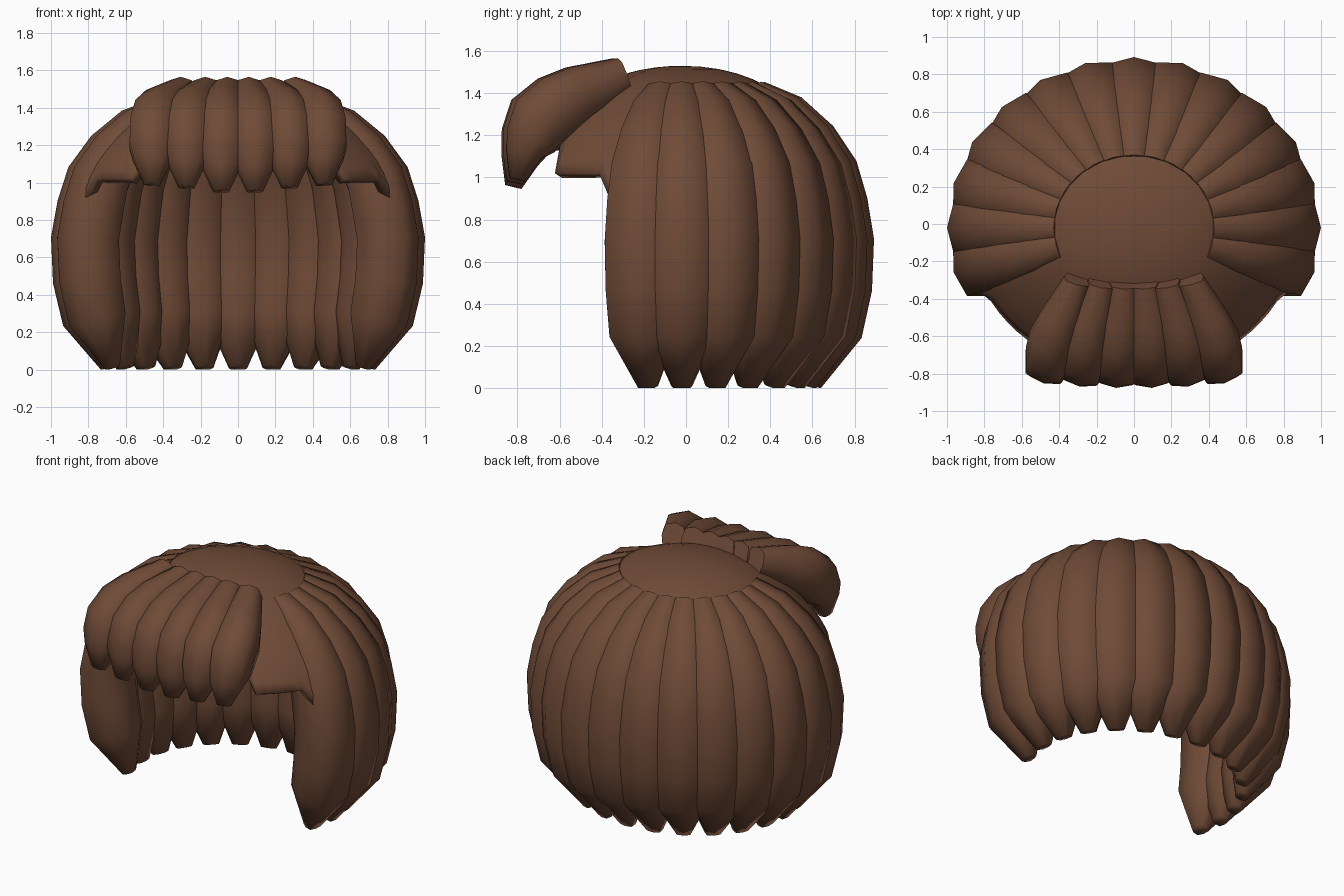
import bpy, math
from mathutils import Vector

if "Cube" in bpy.data.objects:
    bpy.data.objects.remove(bpy.data.objects["Cube"])

brown = bpy.data.materials.new("hair brown")
brown.diffuse_color = (0.16, 0.070, 0.038, 1)
brown.use_nodes = True
brown.node_tree.nodes["Principled BSDF"].inputs["Base Color"].default_value = brown.diffuse_color

# Lock cross-section: ridged outside, rounded sides (side, outward)
SECTION = [(0, 1), (0.8, 0.78), (1, 0), (0.8, -0.78),
           (0, -1), (-0.8, -0.78), (-1, 0), (-0.8, 0.78)]


def finish(name, verts, faces, angle=70):
    me = bpy.data.meshes.new(name)
    me.from_pydata([tuple(v) for v in verts], [], faces)
    me.validate()
    me.materials.append(brown)
    ob = bpy.data.objects.new(name, me)
    bpy.context.collection.objects.link(ob)
    bpy.ops.object.select_all(action='DESELECT')
    ob.select_set(True)
    bpy.context.view_layer.objects.active = ob
    bpy.ops.object.mode_set(mode='EDIT')
    bpy.ops.mesh.select_all(action='SELECT')
    bpy.ops.mesh.normals_make_consistent(inside=False)
    bpy.ops.object.mode_set(mode='OBJECT')
    bpy.ops.object.shade_smooth_by_angle(angle=math.radians(angle))
    return ob


def lock(name, path, side, outward):
    """Sweep the section along path = [(point, half width, half thickness)]."""
    verts, faces = [], []
    n = len(SECTION)
    side = side.normalized()
    for i, (p, w, t) in enumerate(path):
        tan = path[min(i + 1, len(path) - 1)][0] - path[max(i - 1, 0)][0]
        nor = side.cross(tan).normalized()
        if nor.dot(outward) < 0:
            nor = -nor
        for a, b in SECTION:
            v = p + side * a * w + nor * b * t
            v.z = max(v.z, 0)
            verts.append(v)
    for i in range(len(path) - 1):
        for j in range(n):
            k = (j + 1) % n
            faces.append((i*n + j, i*n + k, (i+1)*n + k, (i+1)*n + j))
    faces.append(tuple(range(n)))
    faces.append(tuple(range(len(verts) - n, len(verts))))
    return finish(name, verts, faces)


# Side and back locks, every 15 degrees: radius, height, half width, half thickness
SIDE = [(0.40, 1.41, 0.075, 0.055), (0.555, 1.31, 0.11, 0.10),
        (0.67, 1.17, 0.14, 0.14), (0.76, 1.02, 0.165, 0.16),
        (0.80, 0.87, 0.175, 0.168), (0.83, 0.70, 0.18, 0.17),
        (0.82, 0.48, 0.178, 0.17), (0.78, 0.275, 0.17, 0.16),
        (0.695, 0.01, 0.05, 0.04)]
for i in range(15):
    a = math.radians(-15 + 15 * i)
    c, s = math.cos(a), math.sin(a)
    path = [(Vector((r * c, 0.895 * r * s - 0.02, z)), w, t) for r, z, w, t in SIDE]
    lock("side_back_lock_%d" % i, path, Vector((-s, c, 0)), Vector((c, s, 0.5)))

# Fringe locks: depth, height, half width, half thickness, spread 0..1
FRINGE = [(-0.315, 1.482, 0.075, 0.09, 0.0), (-0.52, 1.40, 0.11, 0.133, 0.6),
          (-0.62, 1.345, 0.125, 0.15, 0.85), (-0.71, 1.27, 0.13, 0.155, 0.95),
          (-0.755, 1.18, 0.125, 0.13, 1.0), (-0.79, 1.09, 0.105, 0.09, 1.0),
          (-0.82, 0.965, 0.045, 0.04, 1.0)]
for sx in (-1, 1):
    for k, (x0, x1, dy, dz) in enumerate([(0.055, 0.09, 0, -0.01),
                                          (0.17, 0.275, 0.005, 0.01),
                                          (0.30, 0.46, 0.02, 0.025)]):
        path = []
        for j, (y, z, w, t, f) in enumerate(FRINGE):
            drop = dz if j > 4 else 0
            path.append((Vector((sx * (x0 + (x1 - x0) * f), y + dy, z + drop)), w, t))
        tilt = sx * (x1 - x0) * 1.6
        lock("fringe_lock_%s%d" % ("left" if sx < 0 else "right", k), path,
             Vector((1, tilt, 0)), Vector((0, -0.7, 1)))

# Scalp cap: domed shell with a raised hairline at the front
N, M = 72, 14
RX, RY, CZ, H = 0.91, 0.81, 0.90, 0.63
verts, faces = [Vector((0, -0.02, CZ + H))], []
for j in range(N):
    a = 2 * math.pi * j / N
    y = RY * math.sin(a)
    rim = 0.90 if y > -0.38 else (1.02 if y > -0.66 else 1.16)
    end = math.acos((rim - CZ) / H)
    for i in range(1, M + 1):
        p = end * i / M
        r = math.sin(p) * (1 - 0.08 * math.sin(2 * p) ** 2)
        verts.append(Vector((RX * r * math.cos(a), y * r - 0.02,
                             CZ + H * math.cos(p))))
for j in range(N):
    k = (j + 1) % N
    faces.append((0, 1 + j * M, 1 + k * M))
    for i in range(M - 1):
        faces.append((1 + j*M + i, 2 + j*M + i, 2 + k*M + i, 1 + k*M + i))
cap = finish("scalp_cap", verts, faces, 50)
shell = cap.modifiers.new("shell", 'SOLIDIFY')
shell.thickness = 0.05
shell.offset = -1
